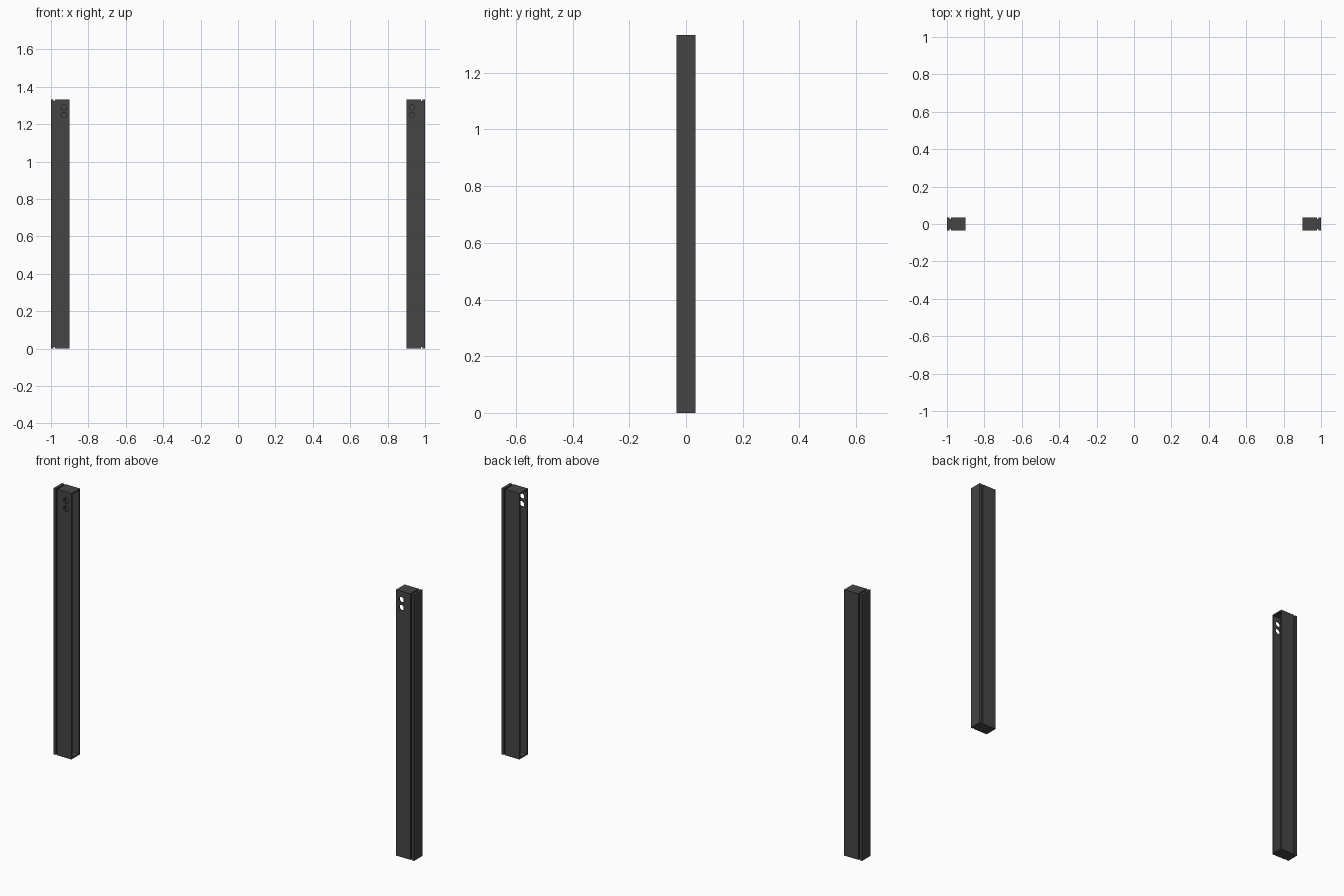
import bpy
from math import radians

if "Cube" in bpy.data.objects:
    bpy.data.objects.remove(bpy.data.objects["Cube"])

COLOR = (0.06, 0.06, 0.06, 1)
metal = bpy.data.materials.new("dark_grey")
metal.use_nodes = True
metal.diffuse_color = COLOR
metal.node_tree.nodes["Principled BSDF"].inputs["Base Color"].default_value = COLOR

H = 1.333      # post height
D = 0.0335     # half depth
WALL = 0.007   # sheet thickness


def box(name, x0, x1, half_depth, z0, z1):
    bpy.ops.mesh.primitive_cube_add(size=1, location=((x0 + x1) / 2, 0, (z0 + z1) / 2))
    obj = bpy.context.object
    obj.name = name
    obj.scale = (abs(x1 - x0), 2 * half_depth, z1 - z0)
    bpy.ops.object.transform_apply(location=True, rotation=True, scale=True)
    obj.data.materials.append(metal)
    return obj


def cut(obj, cutter):
    mod = obj.modifiers.new("cut", 'BOOLEAN')
    mod.operation = 'DIFFERENCE'
    mod.solver = 'EXACT'
    mod.object = cutter
    bpy.context.view_layer.objects.active = obj
    bpy.ops.object.modifier_apply(modifier=mod.name)
    bpy.data.objects.remove(cutter)


for side, s in (("left", 1), ("right", -1)):
    # Capped channel, open towards the middle
    channel = box(side + "_channel", s * 0.90, s * 0.979, D, 0, H)
    cut(channel, box("cavity", s * 0.88, s * (0.979 - WALL), D - WALL, WALL, H - WALL))

    # Two bolt holes through the front wall
    for z in (1.25, 1.29):
        bpy.ops.mesh.primitive_cylinder_add(vertices=24, radius=0.014, depth=0.03,
                                            location=(s * 0.93, -D, z),
                                            rotation=(radians(90), 0, 0))
        cut(channel, bpy.context.object)

    # Outer cover plate with a recessed shadow gap
    box(side + "_spacer", s * 0.977, s * 0.988, D - 0.008, 0.008, H - 0.008)
    box(side + "_cover_plate", s * 0.986, s * 1.0, D, 0, H)
